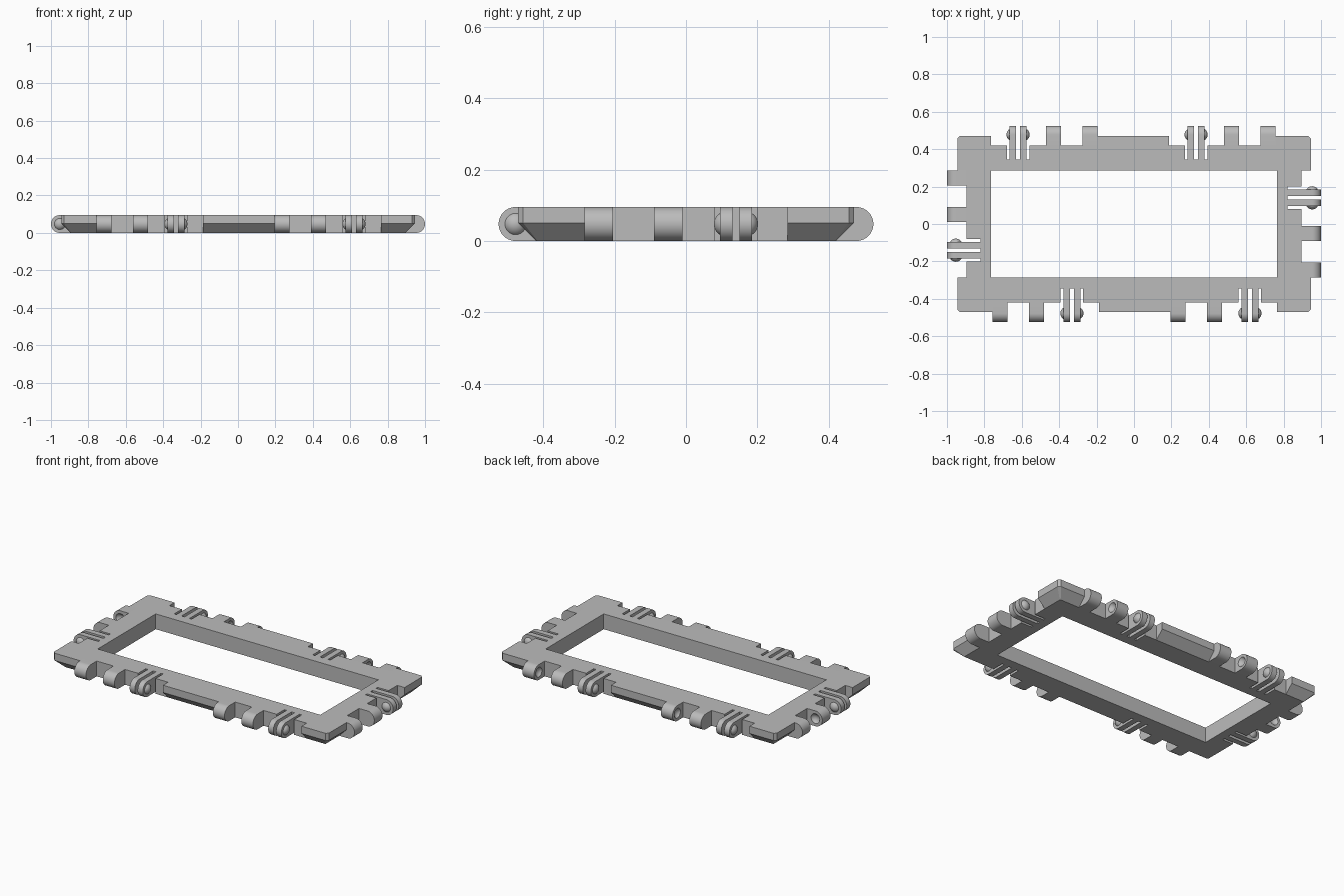
import bpy, bmesh, math
from mathutils import Matrix, Vector

old = bpy.data.objects.get("Cube")
if old:
    bpy.data.objects.remove(old, do_unlink=True)

H = 0.095            # plate thickness
R = H / 2            # knuckle end radius
REACH = 0.0575       # hinge axis distance from the recess wall
SLOT = 0.075         # how deep the clip slots go behind the wall
BALL, SINK = 0.035, 0.018

grey = bpy.data.materials.new("light_grey")
grey.use_nodes = True
grey.diffuse_color = (0.5, 0.5, 0.5, 1)
grey.node_tree.nodes["Principled BSDF"].inputs["Base Color"].default_value = (0.5, 0.5, 0.5, 1)


def make(name, bm, matrix=Matrix()):
    bm.transform(matrix)
    bmesh.ops.recalc_face_normals(bm, faces=bm.faces[:])
    mesh = bpy.data.meshes.new(name)
    bm.to_mesh(mesh)
    bm.free()
    mesh.materials.append(grey)
    ob = bpy.data.objects.new(name, mesh)
    bpy.context.collection.objects.link(ob)
    return ob


def loft(rings):
    """Closed solid through matching rings of points."""
    bm = bmesh.new()
    loops = [[bm.verts.new(p) for p in ring] for ring in rings]
    for a, b in zip(loops, loops[1:]):
        for i in range(len(a)):
            j = (i + 1) % len(a)
            bm.faces.new((a[i], a[j], b[j], b[i]))
    bm.faces.new(loops[0])
    bm.faces.new(loops[-1])
    return bm


def box(x0, x1, y0, y1, z0=-0.05, z1=H + 0.05):
    return loft([[(x0, y0, z), (x1, y0, z), (x1, y1, z), (x0, y1, z)] for z in (z0, z1)])


def tab(x0, x1, start):
    """Bar with a half-round end, seen in profile along x."""
    arc = [math.radians(-90 + 180 * i / 20) for i in range(21)]
    prof = [(start, 0)] + [(REACH + R * math.cos(a), R + R * math.sin(a)) for a in arc] + [(start, H)]
    return loft([[(x, y, z) for y, z in prof] for x in (x0, x1)])


def ball(x):
    bm = bmesh.new()
    bmesh.ops.create_uvsphere(bm, u_segments=24, v_segments=16, radius=BALL)
    bm.transform(Matrix.Translation((x, REACH, R)) @ Matrix.Rotation(math.pi / 2, 4, 'Y'))
    return bm


def bump(face_x, side):
    """Spherical cap standing on a finger's outer face."""
    bm = ball(face_x - side * SINK)
    bmesh.ops.bisect_plane(bm, geom=bm.verts[:] + bm.edges[:] + bm.faces[:],
                           plane_co=Vector((face_x, 0, 0)), plane_no=Vector((side, 0, 0)), clear_inner=True)
    return bm


def cut(ob, cutters):
    """Subtract the cutters, then keep only the finished mesh."""
    for c in cutters:
        c.hide_render = True
        mod = ob.modifiers.new("cut", 'BOOLEAN')
        mod.operation, mod.solver, mod.object = 'DIFFERENCE', 'EXACT', c
    bpy.context.view_layer.update()
    done = bpy.data.meshes.new_from_object(ob.evaluated_get(bpy.context.evaluated_depsgraph_get()))
    ob.modifiers.clear()
    ob.data = done
    for c in cutters:
        bpy.data.objects.remove(c, do_unlink=True)


def outline(hx, hy, c, z):
    """Rectangle with clipped corners."""
    return [(hx, hy - c, z), (hx - c, hy, z), (c - hx, hy, z), (-hx, hy - c, z),
            (-hx, c - hy, z), (c - hx, -hy, z), (hx - c, -hy, z), (hx, c - hy, z)]


# Frame plate with a bevelled underside
frame = make("frame", loft([outline(0.895, 0.42, 0.004, 0),
                            outline(0.945, 0.47, 0.014, 0.05),
                            outline(0.945, 0.47, 0.014, H)]))
frame_cutters = [make("opening_cutter", box(-0.765, 0.765, -0.285, 0.285))]

# Hinge sets: two on each long edge, one on each short edge
half = [("back_outer", Matrix.Translation((-0.765, 0.42, 0))),
        ("back_inner", Matrix.Translation((0.187, 0.42, 0))),
        ("left", Matrix.Translation((0.895, 0.285, 0)) @ Matrix.Rotation(-math.pi / 2, 4, 'Z'))]
turn = Matrix.Rotation(math.pi, 4, 'Z')
sets = half + [(n.replace("back", "front").replace("left", "right"), turn @ m) for n, m in half]

smooth = []
for name, m in sets:
    # Recess and clip slot
    frame_cutters.append(make("recess_cutter", box(0, 0.57, 0, 0.2), m))
    frame_cutters.append(make("slot_cutter", box(0.085, 0.205, -SLOT, 0.1), m))
    # Clip fingers with snap bumps
    for i, (x0, x1, face, side) in enumerate([(0.1, 0.135, 0.1, -1), (0.155, 0.19, 0.19, 1)]):
        smooth.append(make(f"{name}_finger_{i + 1}", tab(x0, x1, -SLOT), m))
        smooth.append(make(f"{name}_bump_{i + 1}", bump(face, side), m))
    # Knuckles with facing sockets
    for i, (x0, x1, centre) in enumerate([(0.295, 0.375, 0.375 + SINK), (0.49, 0.57, 0.49 - SINK)]):
        knuckle = make(f"{name}_knuckle_{i + 1}", tab(x0, x1, 0), m)
        cut(knuckle, [make("socket_cutter", ball(centre), m)])
        smooth.append(knuckle)

cut(frame, frame_cutters)

# Smooth the round parts, keeping hard edges
bpy.ops.object.select_all(action='DESELECT')
for ob in smooth:
    ob.select_set(True)
bpy.context.view_layer.objects.active = smooth[0]
bpy.ops.object.shade_smooth_by_angle(angle=math.radians(30))
